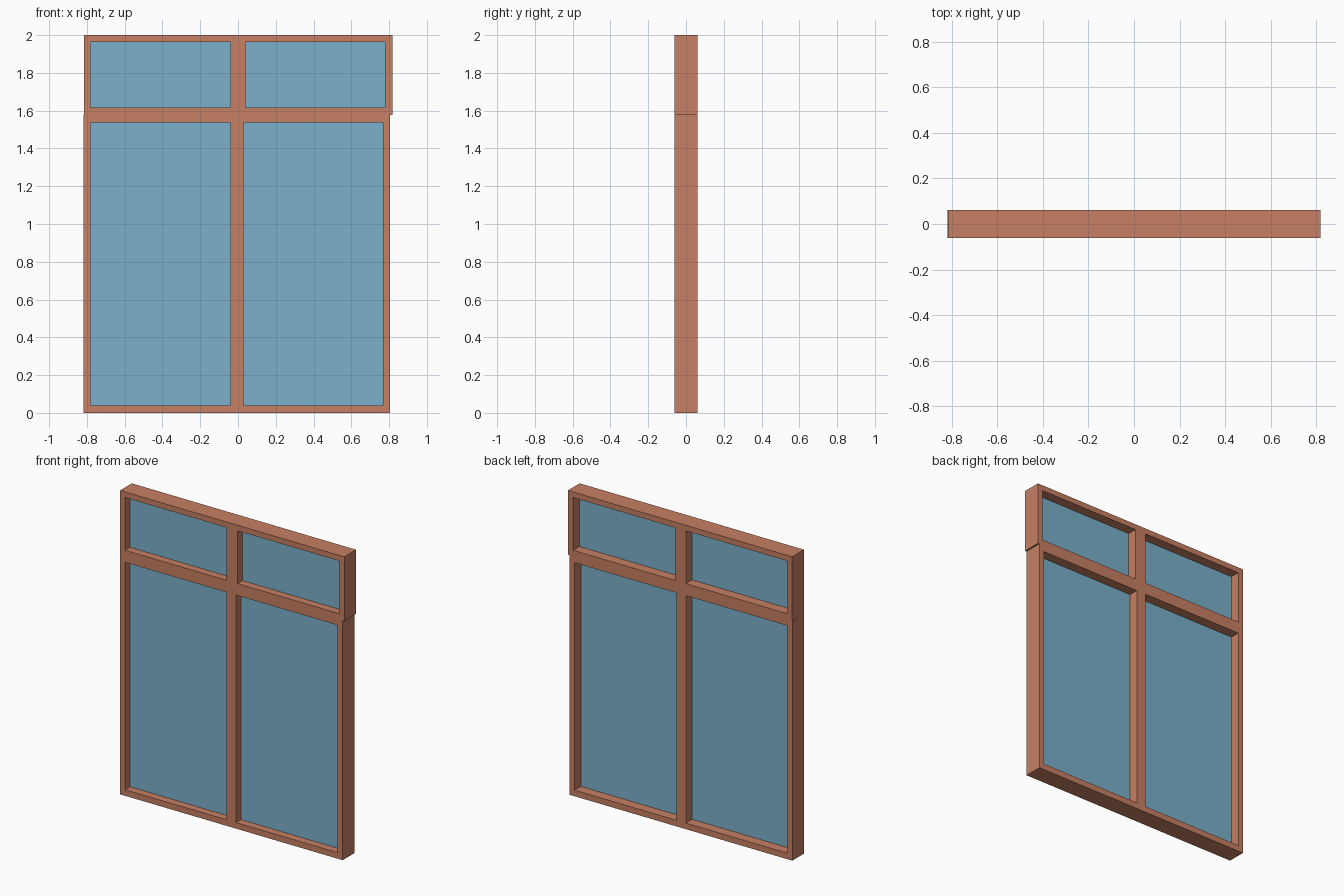
import bpy, bmesh

if "Cube" in bpy.data.objects:
    bpy.data.objects.remove(bpy.data.objects["Cube"])


def material(name, color):
    m = bpy.data.materials.new(name)
    m.diffuse_color = (*color, 1.0)
    m.use_nodes = True
    m.node_tree.nodes["Principled BSDF"].inputs["Base Color"].default_value = m.diffuse_color
    return m


WOOD = material("terracotta frame", (0.571, 0.214, 0.126))
GLASS = material("blue glass", (0.197, 0.434, 0.587))
HALF_DEPTH = 0.061


def slab(name, xs, zs, y0, y1, mat, holes=()):
    """Grid of cells in the xz plane with some cells left open, extruded along y."""
    bm = bmesh.new()
    verts = [[bm.verts.new((x, y0, z)) for z in zs] for x in xs]
    for i in range(len(xs) - 1):
        for k in range(len(zs) - 1):
            if (i, k) not in holes:
                bm.faces.new((verts[i][k], verts[i + 1][k],
                              verts[i + 1][k + 1], verts[i][k + 1]))
    front = bm.faces[:]
    new = bmesh.ops.extrude_face_region(bm, geom=front, use_keep_orig=True)["geom"]
    for v in new:
        if isinstance(v, bmesh.types.BMVert):
            v.co.y = y1
    bmesh.ops.recalc_face_normals(bm, faces=bm.faces)
    # merge the coplanar cells into clean flat faces
    bmesh.ops.dissolve_limit(bm, angle_limit=0.01, verts=bm.verts, edges=bm.edges)
    mesh = bpy.data.meshes.new(name)
    bm.to_mesh(mesh)
    bm.free()
    mesh.materials.append(mat)
    ob = bpy.data.objects.new(name, mesh)
    bpy.context.collection.objects.link(ob)


def window_row(name, xs, zs):
    # frame with two openings, and one thin pane in each opening
    slab(name + "_frame", xs, zs, -HALF_DEPTH, HALF_DEPTH, WOOD, {(1, 1), (3, 1)})
    for side, i in (("left", 1), ("right", 3)):
        slab(f"{name}_{side}_pane", xs[i:i + 2], zs[1:3], -0.010, -0.004, GLASS)


# tall lower casements and short upper transom, slightly offset at the right
window_row("lower_casement", [-0.817, -0.780, -0.041, 0.028, 0.768, 0.805],
           [0.0, 0.040, 1.537, 1.578])
window_row("upper_transom", [-0.816, -0.780, -0.041, 0.039, 0.779, 0.817],
           [1.578, 1.616, 1.963, 2.0])
